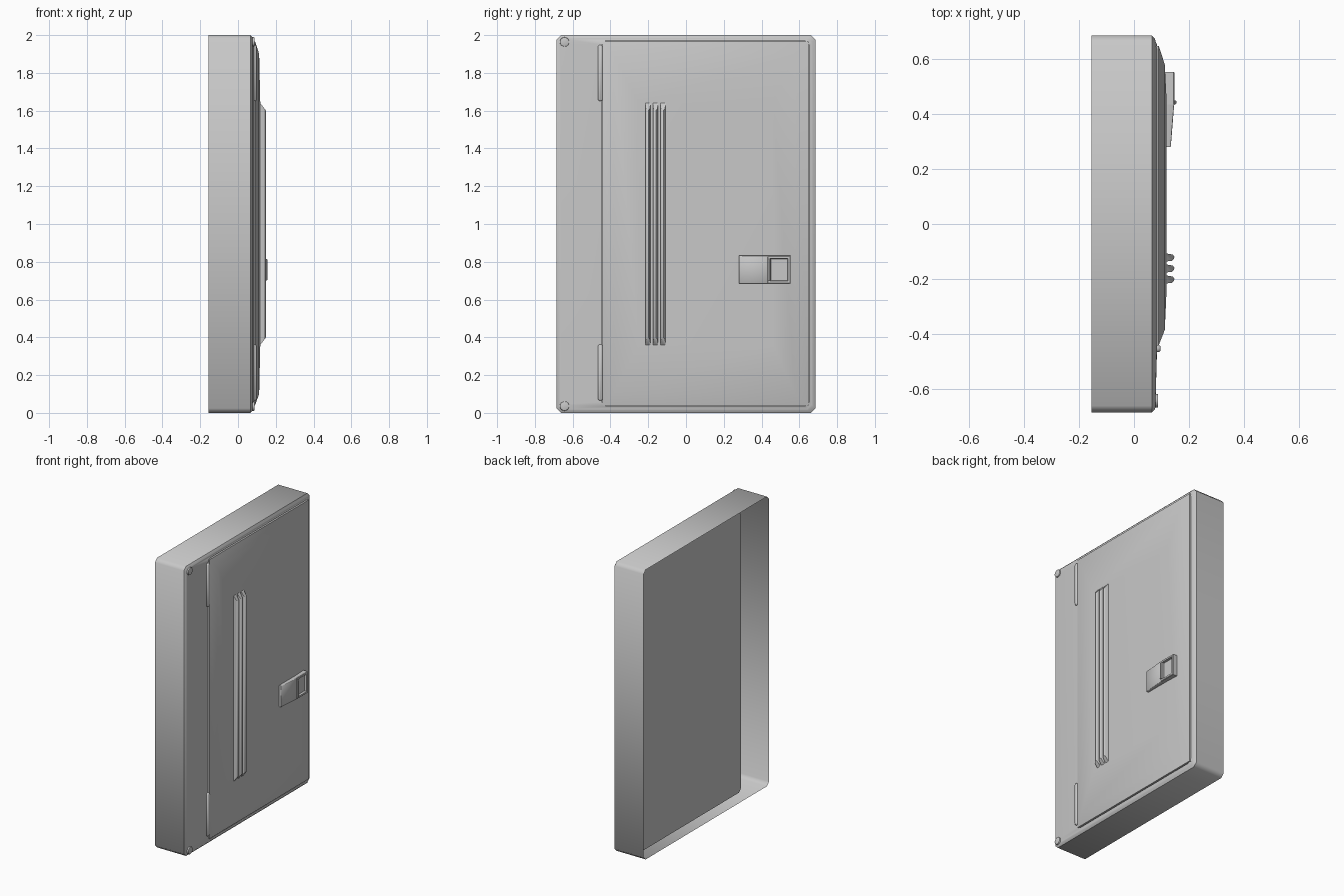
import bpy, bmesh, math

if "Cube" in bpy.data.objects:
    bpy.data.objects.remove(bpy.data.objects["Cube"])

GREY = (0.58, 0.58, 0.58, 1)
mat = bpy.data.materials.new("painted grey metal")
mat.use_nodes = True
mat.diffuse_color = GREY
mat.node_tree.nodes["Principled BSDF"].inputs["Base Color"].default_value = GREY


def finish(bm, name, angle=30):
    bmesh.ops.recalc_face_normals(bm, faces=bm.faces)
    mesh = bpy.data.meshes.new(name)
    bm.to_mesh(mesh)
    bm.free()
    mesh.materials.append(mat)
    ob = bpy.data.objects.new(name, mesh)
    bpy.context.collection.objects.link(ob)
    bpy.ops.object.select_all(action='DESELECT')
    ob.select_set(True)
    bpy.context.view_layer.objects.active = ob
    bpy.ops.object.shade_smooth_by_angle(angle=math.radians(angle))


def outline(y0, y1, z0, z1, r):
    """Rectangle in the YZ plane, with chamfered corners when r > 0."""
    if r <= 0:
        return [(y0, z0), (y1, z0), (y1, z1), (y0, z1)]
    return [(y0 + r, z0), (y1 - r, z0), (y1, z0 + r), (y1, z1 - r),
            (y1 - r, z1), (y0 + r, z1), (y0, z1 - r), (y0, z0 + r)]


def loft(name, rings, r=0, angle=30, slope=0, back=False):
    """Skin a stack of rectangles along x: each ring holds (x, rectangle)."""
    bm = bmesh.new()
    loops = []
    for i, (x, rect) in enumerate(rings):
        tilt = slope if i else 0
        loops.append([bm.verts.new((x + tilt * (y - rect[0]), y, z))
                      for y, z in outline(*rect, r)])
    for a, b in zip(loops, loops[1:]):
        for i in range(len(a)):
            j = (i + 1) % len(a)
            bm.faces.new((a[i], a[j], b[j], b[i]))
    bm.faces.new(loops[-1])
    if back:
        bm.faces.new(loops[0])
    finish(bm, name, angle)


def inset(rect, *steps):
    """Rings from (x, inset) steps around one rectangle."""
    y0, y1, z0, z1 = rect
    return [(x, (y0 + d, y1 - d, z0 + d, z1 - d)) for x, d in steps]


# Casing: shell open at the back, with a tub sunk in behind the door
opening = (-0.447, 0.652, 0.034, 1.972)
loft("casing",
     inset((-0.685, 0.685, 0, 2), (-0.155, 0), (0.066, 0), (0.077, 0.013), (0.078, 0.02))
     + [(0.084, opening), (-0.108, opening)], r=0.024, angle=47)

# Door: pressed panel with a wide sloping border
loft("door", [(0.07, (-0.441, 0.648, 0.04, 1.967)), (0.09, (-0.441, 0.648, 0.04, 1.967)),
              (0.112, (-0.385, 0.58, 0.10, 1.90)), (0.118, (-0.25, 0.46, 0.36, 1.64))], angle=35)

# Three upright ribs with sloping ends
for n, yc in enumerate((-0.201, -0.161, -0.121)):
    bm = bmesh.new()
    section = [(0.11, -0.015), (0.136, -0.014), (0.144, -0.008),
               (0.147, 0.002), (0.141, 0.01), (0.11, 0.015)]
    ends = []
    for side in (-1, 1):
        ends.append([bm.verts.new((x, yc + dy, 1 + side * (0.65 - (x - 0.11) * 1.3)))
                     for x, dy in section])
    for i in range(len(section)):
        j = (i + 1) % len(section)
        bm.faces.new((ends[0][i], ends[0][j], ends[1][j], ends[1][i]))
    for loop in ends:
        bm.faces.new(loop)
    finish(bm, f"rib_{n + 1}", 50)

# Hinges beside the door
for label, z0 in (("lower", 0.065), ("upper", 1.65)):
    loft(f"{label}_hinge", inset((-0.465, -0.441, z0, z0 + 0.297),
                                 (0.082, 0), (0.092, 0), (0.097, 0.005)), r=0.006, angle=50)

# Latch: tapered plate, framed recess and finger lip
loft("latch_plate", inset((0.28, 0.435, 0.685, 0.832), (0.11, 0), (0.131, 0), (0.134, 0.003)),
     slope=0.08, angle=50, back=True)
loft("latch_frame", inset((0.43, 0.553, 0.685, 0.832), (0.11, 0), (0.144, 0), (0.147, 0.003),
                          (0.147, 0.014), (0.132, 0.016)))
loft("latch_lip", inset((0.435, 0.45, 0.70, 0.815), (0.135, 0), (0.151, 0), (0.155, 0.004)),
     back=True)

# Corner screws on the hinge side
for label, z in (("lower", 0.036), ("upper", 1.964)):
    bm = bmesh.new()
    bmesh.ops.create_cone(bm, cap_ends=True, segments=24, radius1=0.025, radius2=0.025, depth=0.01)
    top = [e for e in bm.edges if all(v.co.z > 0 for v in e.verts)]
    bmesh.ops.bevel(bm, geom=top, offset=0.004, segments=2, affect='EDGES', profile=0.5)
    for v in bm.verts:
        x, y, h = v.co
        v.co = (0.083 + h, y - 0.643, z + x)
    finish(bm, f"{label}_screw", 40)
